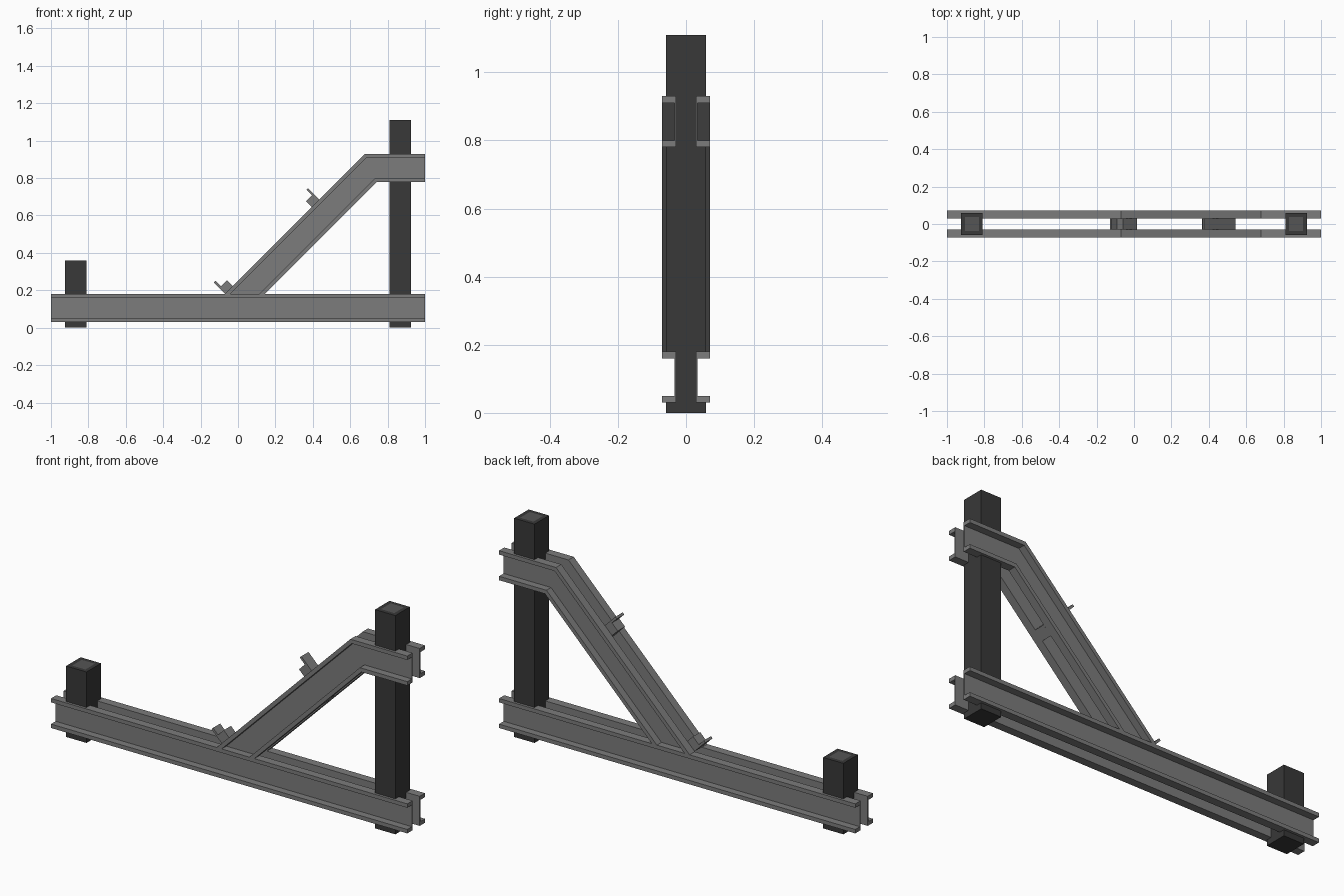
import bpy, bmesh
from math import sqrt

if "Cube" in bpy.data.objects:
    bpy.data.objects.remove(bpy.data.objects["Cube"])


def material(name, v):
    m = bpy.data.materials.new(name)
    m.diffuse_color = (v, v, v, 1)
    m.use_nodes = True
    m.node_tree.nodes["Principled BSDF"].inputs["Base Color"].default_value = m.diffuse_color
    return m


STEEL = material("steel_grey", 0.2)
DARK = material("dark_grey", 0.04)
INSET = material("inset_grey", 0.09)


def loft(name, rings, mats, inset_top=0):
    """Skin a list of equal-length point rings and cap both ends."""
    bm = bmesh.new()
    vs = [[bm.verts.new(p) for p in r] for r in rings]
    n = len(vs[0])
    for a, b in zip(vs, vs[1:]):
        for i in range(n):
            j = (i + 1) % n
            bm.faces.new((a[i], a[j], b[j], b[i]))
    bm.faces.new(vs[0])
    bm.faces.new(vs[-1][::-1])
    bmesh.ops.recalc_face_normals(bm, faces=bm.faces)
    if inset_top:
        top = max(bm.faces, key=lambda f: f.calc_center_median().z)
        bmesh.ops.inset_region(bm, faces=[top], thickness=inset_top)
        top.material_index = 1
    me = bpy.data.meshes.new(name)
    bm.to_mesh(me)
    bm.free()
    for m in mats:
        me.materials.append(m)
    ob = bpy.data.objects.new(name, me)
    bpy.context.collection.objects.link(ob)
    return ob


# C-channel section: (y, fraction of beam depth)
INNER, WEB, OUTER, F = 0.029, 0.034, 0.071, 0.02 / 0.15
C = [(INNER, 0), (OUTER, 0), (OUTER, F), (WEB, F),
     (WEB, 1 - F), (OUTER, 1 - F), (OUTER, 1), (INNER, 1)]


def channel(name, stations, side):
    """Sweep the section along stations of (bottom xz, top xz)."""
    rings = [[(b[0] + t * (a[0] - b[0]), side * y, b[1] + t * (a[1] - b[1]))
              for y, t in C] for b, a in stations]
    loft(name, rings, [STEEL])


for side, label in ((-1, "front"), (1, "back")):
    # Base rails
    channel(f"{label}_base_channel",
            [((x, 0.03), (x, 0.18)) for x in (-1, 1)], side)
    # Mitred sloping braces
    channel(f"{label}_sloping_channel",
            [((0.142, 0.18), (-0.07, 0.18)),
             ((0.742, 0.78), (0.68, 0.93)),
             ((1, 0.78), (1, 0.93))], side)


def post(name, xc, height, notches):
    """Square post, notched where the channels clamp it."""
    h = 0.058
    right = [(h, 0)]
    for lo, hi in notches:
        right += [(h, lo), (INNER, lo), (INNER, hi), (h, hi)]
    right.append((h, height))
    prof = right + [(-y, z) for y, z in reversed(right)]
    loft(name, [[(x, y, z) for y, z in prof] for x in (xc - 0.057, xc + 0.057)],
         [DARK, INSET], inset_top=0.028)


post("short_post", -0.867, 0.36, [(0.03, 0.18)])
post("tall_post", 0.867, 1.11, [(0.03, 0.18), (0.78, 0.93)])


def bracket(name, prof):
    """Extrude a profile given as (along slope, above slope)."""
    k = 1 / sqrt(2)
    pts = [(-0.07 + k * (s - h), 0.18 + k * (s + h)) for s, h in prof]
    loft(name, [[(x, y, z) for x, z in pts] for y in (-INNER, INNER)], [STEEL])


# Spacer blocks with stop plates between the sloping channels
bracket("lower_stop_bracket",
        [(0.002, 0.085), (0.014, 0.085), (0.014, 0.045), (0.06, 0.045),
         (0.06, -0.06), (0.002, -0.002)])
bracket("upper_stop_bracket",
        [(0.715, 0.085), (0.703, 0.085), (0.703, 0.045), (0.657, 0.045),
         (0.657, -0.15), (0.715, -0.15)])
